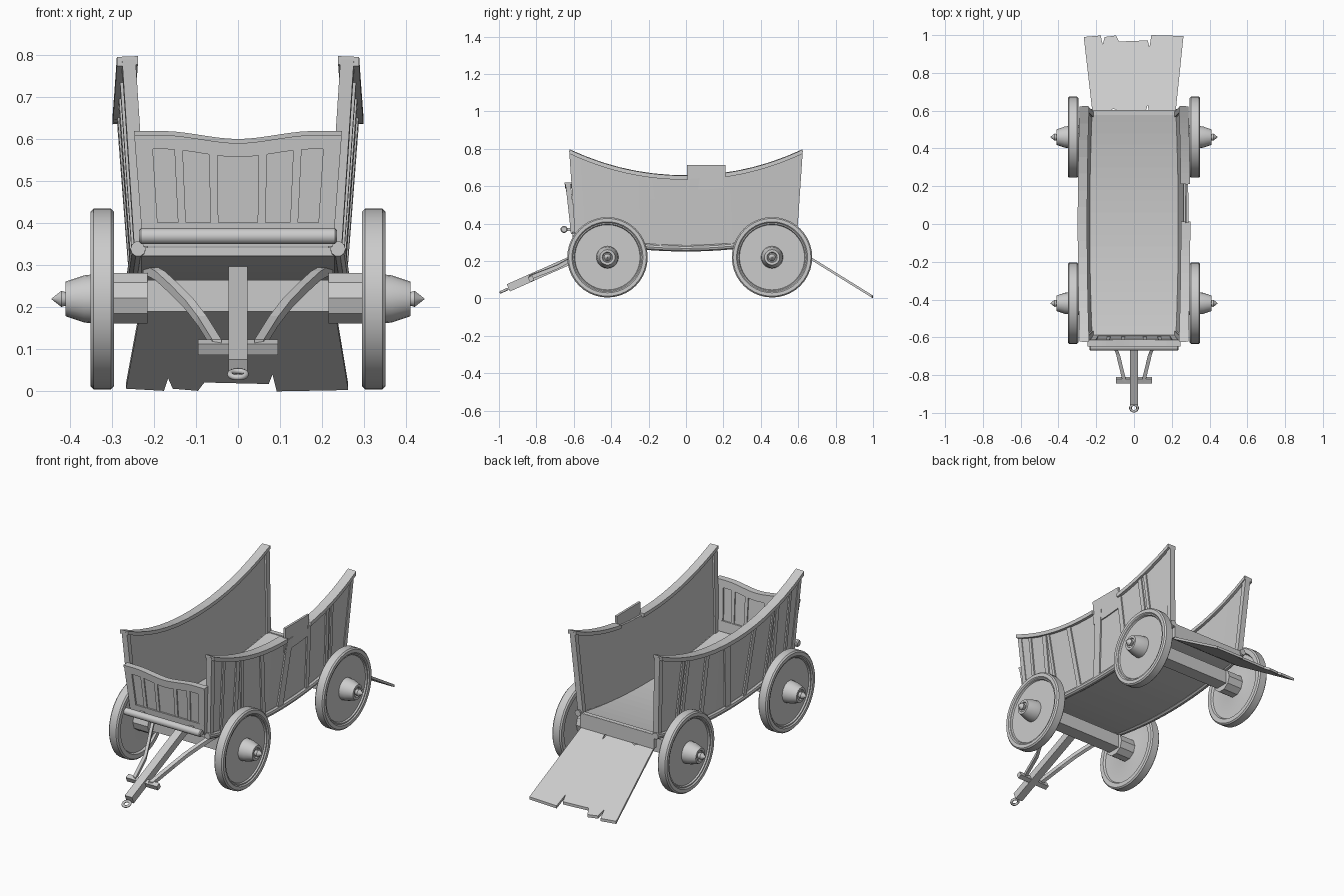
import bpy, bmesh, math
from mathutils import Vector, Matrix

if "Cube" in bpy.data.objects:
    bpy.data.objects.remove(bpy.data.objects["Cube"])


def finish(name, bm, smooth=False):
    bmesh.ops.recalc_face_normals(bm, faces=bm.faces)
    me = bpy.data.meshes.new(name)
    bm.to_mesh(me)
    bm.free()
    ob = bpy.data.objects.new(name, me)
    bpy.context.collection.objects.link(ob)
    if smooth:
        bpy.ops.object.select_all(action='DESELECT')
        ob.select_set(True)
        bpy.context.view_layer.objects.active = ob
        bpy.ops.object.shade_smooth_by_angle(angle=math.radians(35))
    return ob


def loft(name, sections, smooth=False):
    """Closed solid through a list of equal-length cross-section rings."""
    bm = bmesh.new()
    rings = [[bm.verts.new(p) for p in s] for s in sections]
    for a, b in zip(rings, rings[1:]):
        n = len(a)
        for i in range(n):
            bm.faces.new((a[i], a[(i + 1) % n], b[(i + 1) % n], b[i]))
    bm.faces.new(rings[0])
    bm.faces.new(rings[-1][::-1])
    return finish(name, bm, smooth)


def box(name, c, size, rx=0):
    bm = bmesh.new()
    m = Matrix.Translation(c) @ Matrix.Rotation(rx, 4, 'X') @ Matrix.Diagonal((*size, 1))
    bmesh.ops.create_cube(bm, size=1, matrix=m)
    return finish(name, bm)


def lathe_x(name, profile, cy, cz, s=1, n=32):
    """Revolve (x, radius) points about an axis parallel to x."""
    return loft(name, [[(s * x, cy + r * math.cos(2 * math.pi * i / n),
                         cz + r * math.sin(2 * math.pi * i / n)) for i in range(n)]
                       for x, r in profile], True)


def lerp(a, b, t):
    return a + (b - a) * t


def span(a, b, n):
    return [lerp(a, b, i / n) for i in range(n + 1)]


# Curves that shape the body
END = 0.622


def z_bottom(y):
    return 0.268 + 0.067 * (y / END) ** 2


def z_top(y):
    return 0.657 + 0.138 * abs(y / END) ** 2.1


def wall_pt(s, y, v, d=0, dz=0):
    """Point on a leaning, slightly bulging side wall; d is outward offset."""
    x = lerp(0.232, 0.262, v) + 0.01 * (1 - (y / END) ** 2) + d
    return (s * x, y * lerp(0.95, 1, v), lerp(z_bottom(y), z_top(y), v) + dz)


# Side walls, caps, rails, battens and posts
battens = [(-.53, -.52, .02), (-.41, -.40, .03), (-.34, -.37, .02), (-.15, -.20, .03),
           (0, .05, .05), (.25, .215, .03), (.43, .38, .025), (.47, .42, .02)]
for s, side in ((-1, 'left'), (1, 'right')):
    loft(side + '_wall', [[wall_pt(s, y, v, d, dz) for v, d, dz in
                           ((0, -.009, 0), (0, .009, 0), (1, .009, -.01), (1, -.009, -.01))]
                          for y in span(-.615, .615, 24)])
    # the right cap is broken away in the middle
    for a, b in ([(-END, END)] if s < 0 else [(-END, .012), (.212, END)]):
        loft(side + '_wall_cap', [[wall_pt(s, y, 1, d, dz) for d, dz in
                                   ((-.024, -.018), (.026, -.022), (.026, 0), (-.024, .002))]
                                  for y in span(a, b, 14)])
    loft(side + '_bottom_rail', [[Vector(wall_pt(s, y, 0, .006)) + Vector(
        (.018 * math.cos(a * math.pi / 5), 0, .018 * math.sin(a * math.pi / 5)))
        for a in range(10)] for y in span(-.64, .64, 20)], True)
    for y0, y1, w in battens:
        loft(side + '_batten', [[wall_pt(s, lerp(y0, y1, v) + h * w / 2, v, d) for h, d in
                                 ((-1, 0), (1, 0), (1, .017), (-1, .017))]
                                for v in (.03, .35, .65, .96)])
    for e in (-1, 1):
        loft(side + '_corner_post', [[wall_pt(s, e * y, v, d) for y, d in
                                      ((.595, -.018), (.625, -.018), (.625, .014), (.595, .014))]
                                     for v in (0, .5, .985)])

# Loose board standing above the broken cap
loft('raised_board', [[wall_pt(1, y, v, d, dz) for v, d, dz in
                       ((.8, .004, 0), (.8, .016, 0), (1, .016, z), (1, .004, z))]
                      for y, z in ((.005, .057), (.11, .053), (.212, .042))])

# Sagging floor and rear sill
loft('floor', [[(x, y, z_bottom(y) + dz) for x, dz in
                ((-.235, -.008), (.235, -.008), (.235, .012), (-.235, .012))]
               for y in span(-.6, .6, 20)])
box('rear_sill', (0, .59, .302), (.45, .026, .08))


# Front board: leaning frame, inset panel and battens
def front_pt(x, z, d):
    return (x * lerp(.92, 1, (z - .36) / .255), -.603 - .11 * (z - .36) + d, z)


def front_top(x):
    t = min(abs(x) / .18, 1)
    return .597 + .019 * t * t * (3 - 2 * t)


def front_slab(name, xs, lo, hi, d0, d1):
    loft(name, [[front_pt(x, lo(x), d0), front_pt(x, lo(x), d1),
                 front_pt(x, hi(x), d1), front_pt(x, hi(x), d0)] for x in xs])


XS = span(-.247, .247, 20)
front_slab('front_panel', XS, lambda x: .35, lambda x: front_top(x) - .01, -.005, .005)
front_slab('front_top_frame', XS, lambda x: front_top(x) - .04, front_top, -.014, .014)
front_slab('front_top_lip', XS, lambda x: front_top(x) - .008, lambda x: front_top(x) + .003, -.018, .018)
front_slab('front_bottom_frame', (-.247, .247), lambda x: .345, lambda x: .402, -.014, .014)
for s in (-1, 1):
    front_slab('front_stile', (s * .205, s * .247), lambda x: .35, lambda x: .6, -.0135, .0135)
    for x in (.06, .143):
        front_slab('front_batten', (s * x - .01, s * x + .01), lambda x: .39, lambda x: .575, -.011, .011)
lathe_x('front_bar', [(-.235, .014), (-.23, .019), (.23, .019), (.235, .014)], -.652, .369, 1, 16)
for x in (-.15, .15):
    box('bar_bracket', (x, -.627, .369), (.025, .05, .016))

# Tailgate lying as a ramp, with a split, broken lower edge
outline = [(-.22, .59), (-.15, .59), (-.11, .61), (-.075, .598), (-.06, .59), (.06, .59),
           (.072, .63), (.08, .59), (.22, .59), (.262, .995), (.092, 1), (.082, .935),
           (.073, .972), (-.08, .966), (-.095, .998), (-.155, .99), (-.166, .95),
           (-.176, .998), (-.266, .99)]
loft('tailgate_ramp', [[(x, y, .262 - .62 * (y - .59) + dz) for x, y in outline]
                       for dz in (-.0075, .0075)])

# Axles and wheels
wheel = [(.296, .03), (.306, .06), (.306, .178), (.295, .184), (.295, .208), (.302, .215),
         (.343, .215), (.35, .208), (.35, .19), (.344, .184), (.344, .178), (.336, .174),
         (.336, .03)]
hub = [(.33, .06), (.366, .056), (.41, .041), (.41, .028), (.402, .024), (.402, .014),
       (.42, .019), (.443, .001)]
for y in (-.42, .46):
    box('axle', (0, y, .228), (.44, .075, .075))
    for s in (-1, 1):
        lathe_x('axle_sleeve', [(.215, .063), (.31, .063)], y, .222, s, 10)
        lathe_x('wheel', wheel, y, .22, s, 40)
        lathe_x('wheel_hub', hub, y, .22, s, 20)

# Drawbar with crossbar, curved braces and hitch ring
tilt = math.atan2(.235, .53)
box('drawbar', (0, -.685, .174), (.044, .58, .042), tilt)
box('crossbar', (0, -.828, .105), (.19, .026, .028), tilt)
path = [(.215, -.41, .292), (.185, -.47, .275), (.15, -.545, .243),
        (.115, -.62, .207), (.085, -.69, .168), (.05, -.835, .112)]
for s in (-1, 1):
    loft('drawbar_brace', [[(s * (x + dx), y + dy, z + dz) for dx, dy, dz in
                            ((-.011, -.004, -.011), (.011, .004, -.011),
                             (.011, .004, .011), (-.011, -.004, .011))] for x, y, z in path])
bpy.ops.mesh.primitive_torus_add(location=(0, -.974, .041), rotation=(tilt, 0, 0),
                                 major_radius=.019, minor_radius=.007,
                                 major_segments=20, minor_segments=8)
bpy.context.object.name = 'hitch_ring'
bpy.ops.object.shade_smooth()
